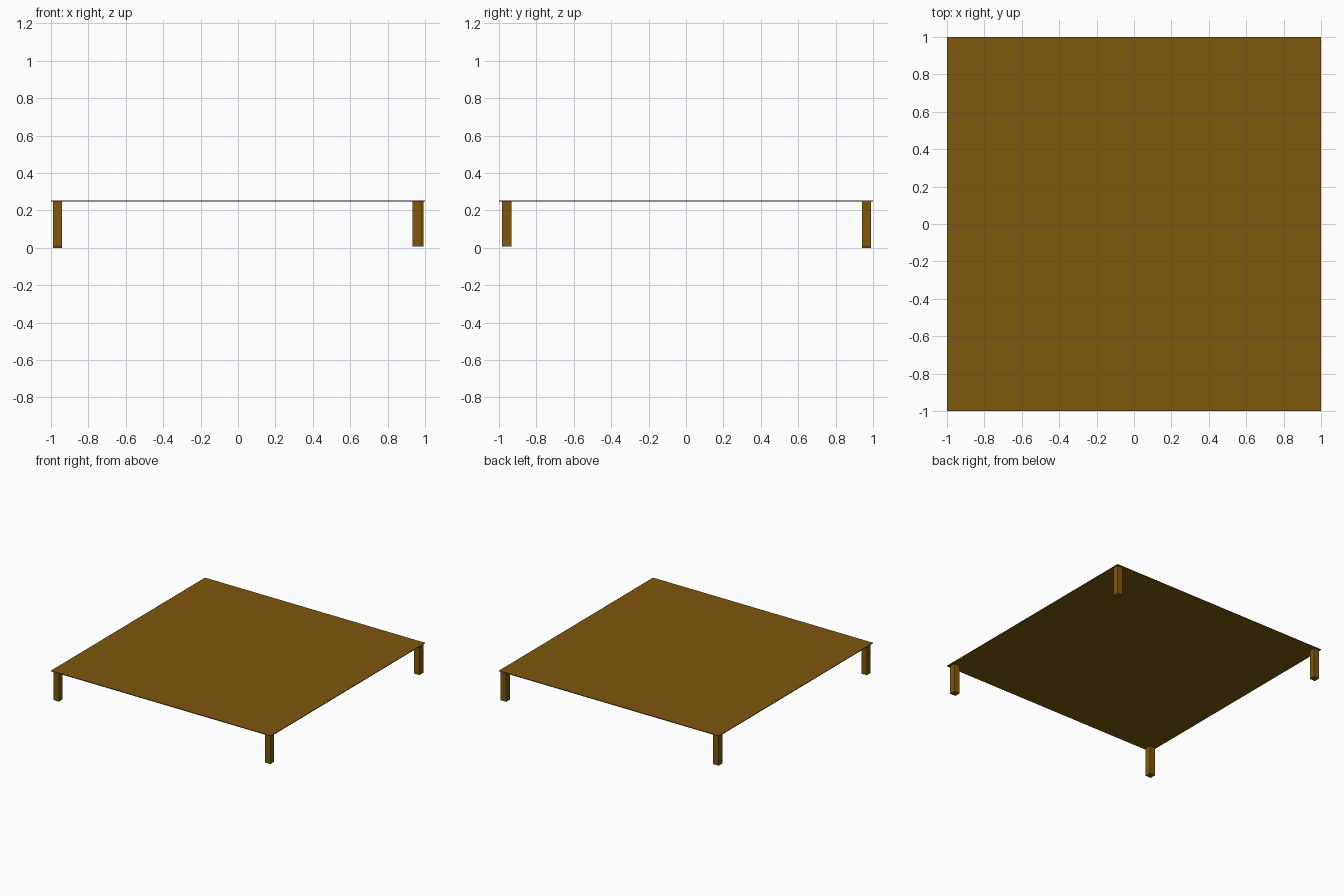
import bpy

if "Cube" in bpy.data.objects:
    bpy.data.objects.remove(bpy.data.objects["Cube"])

wood = bpy.data.materials.new("wood")
wood.diffuse_color = (0.21, 0.095, 0.004, 1)
wood.use_nodes = True
wood.node_tree.nodes["Principled BSDF"].inputs["Base Color"].default_value = wood.diffuse_color


def box(name, x0, x1, y0, y1, z0, z1):
    bpy.ops.mesh.primitive_cube_add(
        size=1, location=((x0 + x1) / 2, (y0 + y1) / 2, (z0 + z1) / 2))
    ob = bpy.context.object
    ob.name = name
    ob.scale = (x1 - x0, y1 - y0, z1 - z0)
    bpy.ops.object.transform_apply(location=False, rotation=False, scale=True)
    ob.data.materials.append(wood)
    return ob


# Thin square top
TOP, THICK, LEG = 0.253, 0.006, 0.05
box("table_top", -1, 1, -1, 1, TOP - THICK, TOP)

# Four square legs, slightly uneven in placement and length
legs = {
    "front_left_leg": (-0.99, -0.983, 0.008),
    "front_right_leg": (0.932, -0.983, 0.008),
    "back_left_leg": (-0.99, 0.94, 0.0),
    "back_right_leg": (0.942, 0.94, 0.008),
}
for name, (x, y, z) in legs.items():
    box(name, x, x + LEG, y, y + LEG, z, TOP - THICK)
